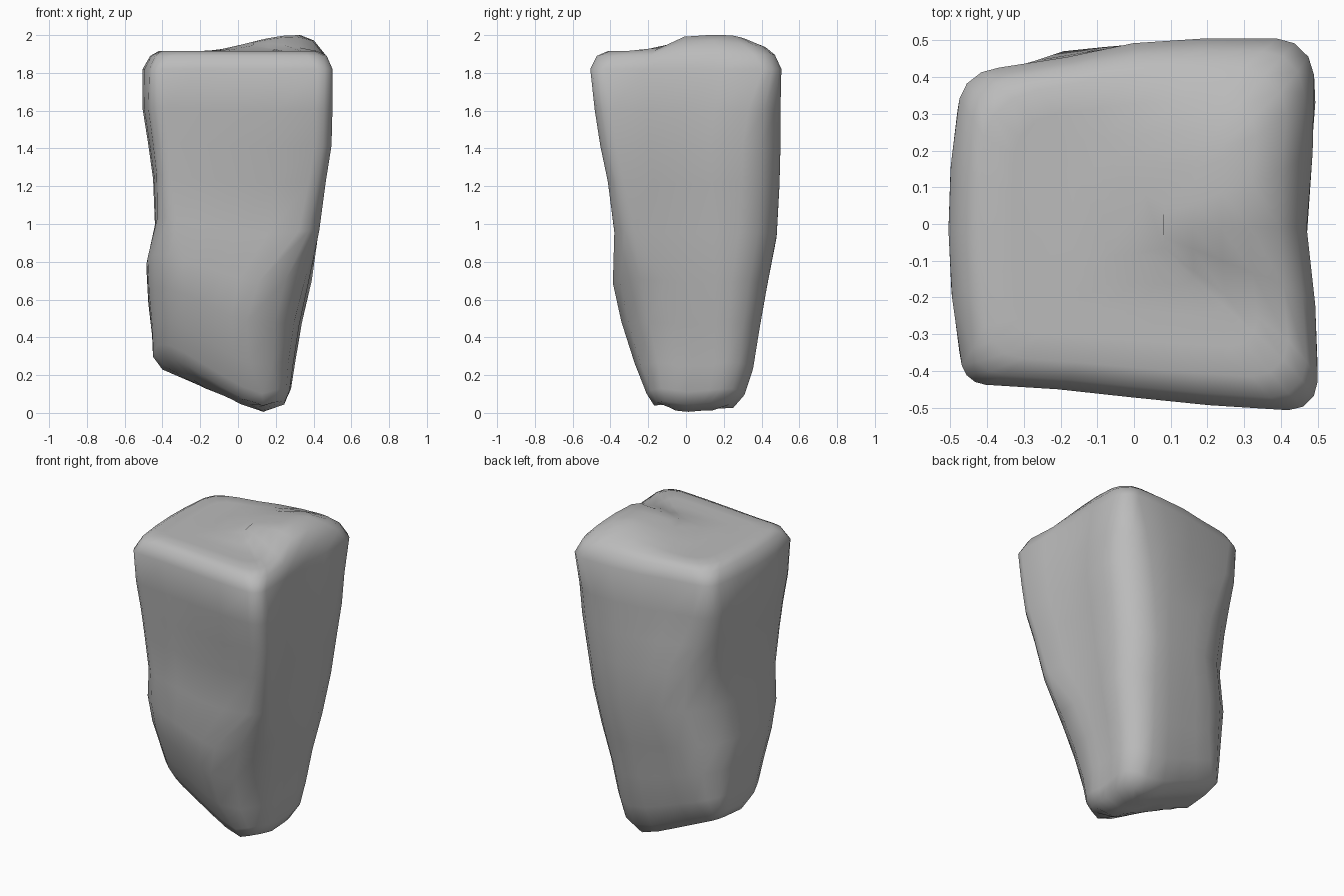
import bpy
import bmesh
from math import sin, cos, pi
from mathutils import Vector

cube = bpy.data.objects.get("Cube")
if cube:
    bpy.data.objects.remove(cube, do_unlink=True)

# Cross-sections from foot to shoulder: height, left, right, front, back,
# then corner radii: front right, back right, back left, front left
SECTIONS = [
    (0, -.40, .26, -.17, .25, .12, .12, .06, .12),
    (.06, -.45, .29, -.21, .31, .16, .13, .09, .16),
    (.2, -.455, .31, -.275, .355, .25, .15, .14, .18),
    (.42, -.475, .345, -.345, .39, .3, .17, .2, .19),
    (.65, -.485, .395, -.39, .43, .29, .19, .24, .2),
    (.92, -.44, .43, -.38, .48, .11, .2, .28, .1),
    (1.2, -.45, .465, -.415, .495, .09, .2, .24, .07),
    (1.4, -.475, .495, -.455, .5, .09, .2, .18, .08),
    (1.6, -.505, .5, -.485, .5, .09, .17, .13, .08),
    (1.82, -.505, .5, -.508, .505, .08, .1, .1, .06),
    (1.89, -.465, .47, -.475, .47, .1, .11, .12, .08),
    (1.915, -.42, .42, -.42, .42, .1, .12, .14, .1),
]
SIGNS = [(1, -1), (1, 1), (-1, 1), (-1, -1)]
ARC, EDGE = 4, 4
TOP = 1.915


def smooth(t):
    t = max(0, min(1, t))
    return t * t * (3 - 2 * t)


def shape(x, y, h):
    """Skew the block, slant its foot and raise the hump on its top."""
    u, v = x / .5, y / .5
    upper = .15 + .85 * smooth((h - .9) / .7)
    if y < 0:
        y -= .07 * v * smooth(.5 - u / 2) * upper
    else:
        y -= .08 * v * smooth((.15 - x) / .6) * max(.4, upper)
    if x > 0:
        x -= u * (.03 * max(0, 1 - (v * 2) ** 2) + .015 * max(0, v) ** 2)
    else:
        x -= .045 * u * v * v
    foot = max(.44 * (.12 - x), .35 * (x - .12))
    foot += max(-y * (.2 + max(0, -x)), .08 * y)
    hump = (.085 * smooth((x + .2) / .5) * smooth((.5 - x) / .16)
            * smooth((y + .21) / .25) * smooth((.52 - y) / .3))
    z = h + foot * (1 - h / TOP) ** 2 + hump * smooth((h - 1.75) / .15)
    return Vector((x, y, z))


def outline(section):
    """Rounded rectangle with evenly divided edges."""
    h, left, right, front, back, *radii = section
    arcs = []
    for i, ((sx, sy), r) in enumerate(zip(SIGNS, radii)):
        cx = (right if sx > 0 else left) - sx * r
        cy = (back if sy > 0 else front) - sy * r
        angles = [(i - 1 + k / (ARC - 1)) * pi / 2 for k in range(ARC)]
        arcs.append([Vector((cx + r * cos(a), cy + r * sin(a))) for a in angles])
    points = []
    for i, arc in enumerate(arcs):
        nxt = arcs[(i + 1) % len(arcs)][0]
        points += arc
        points += [arc[-1].lerp(nxt, k / EDGE) for k in range(1, EDGE)]
    return points, h


bm = bmesh.new()


def add_ring(section, scale=1):
    points, h = outline(section)
    centre = sum(points, Vector((0, 0))) / len(points)
    return [bm.verts.new(shape(*centre.lerp(p, scale), h)) for p in points]


# Sides, with shrinking rings that close the foot and the top
rings = [add_ring(SECTIONS[0], s) for s in (.3, .65)]
rings += [add_ring(s) for s in SECTIONS]
rings += [add_ring(SECTIONS[-1], s) for s in (.8, .6, .4, .2)]
for low, high in zip(rings, rings[1:]):
    for i in range(len(low)):
        j = (i + 1) % len(low)
        bm.faces.new((low[i], low[j], high[j], high[i]))
bm.faces.new(rings[0][::-1])
bm.faces.new(rings[-1])
for face in bm.faces:
    face.smooth = True

mesh = bpy.data.meshes.new("rock")
bm.to_mesh(mesh)
bm.free()
rock = bpy.data.objects.new("rock", mesh)
bpy.context.collection.objects.link(rock)

# Plain grey stone
stone = bpy.data.materials.new("grey stone")
stone.use_nodes = True
grey = (.5, .5, .5, 1)
stone.diffuse_color = grey
stone.node_tree.nodes["Principled BSDF"].inputs["Base Color"].default_value = grey
mesh.materials.append(stone)
